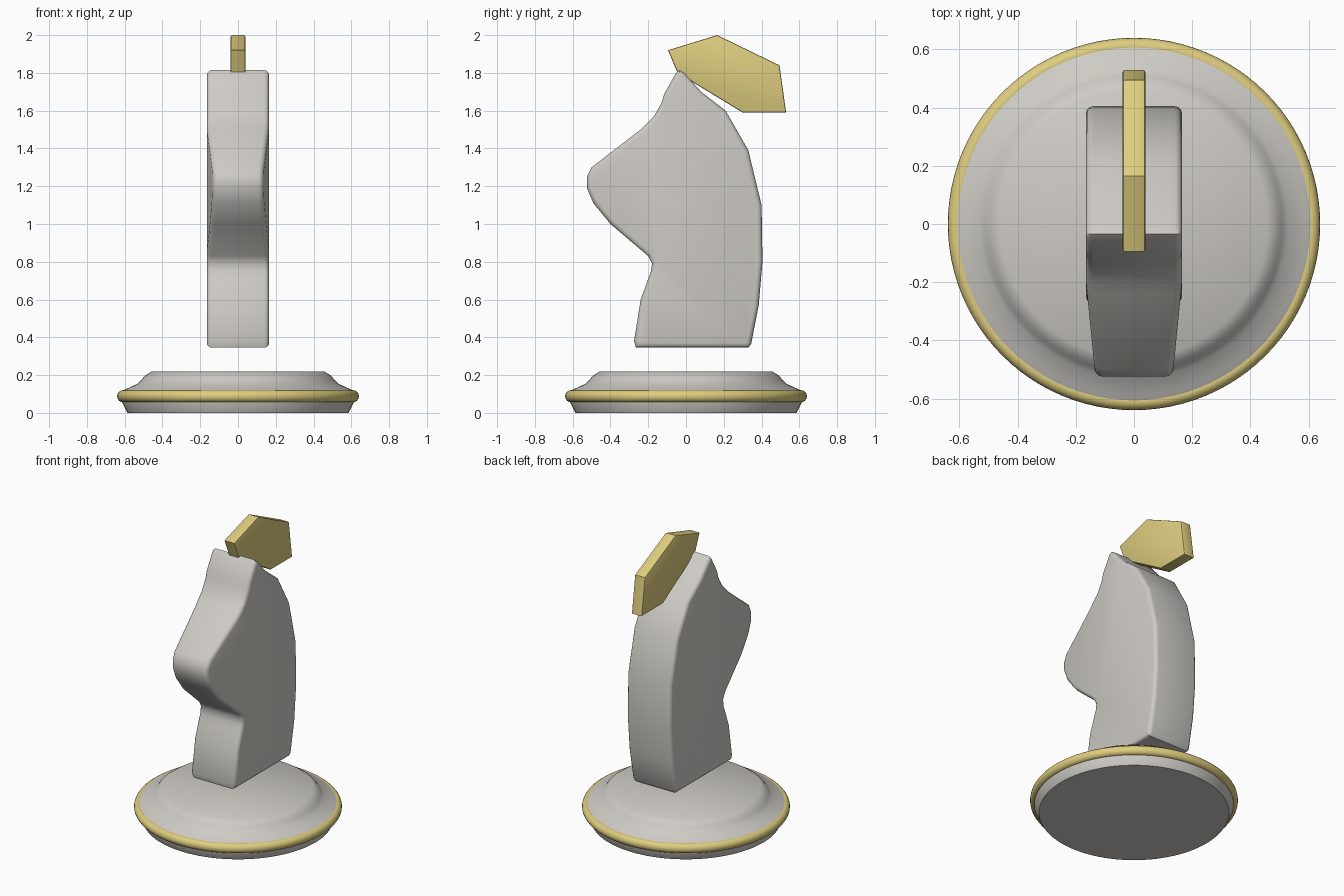
import bpy, bmesh, math
from mathutils import Vector

cube = bpy.data.objects.get("Cube")
if cube:
    bpy.data.objects.remove(cube, do_unlink=True)


def material(name, rgb):
    m = bpy.data.materials.new(name)
    m.use_nodes = True
    m.diffuse_color = (*rgb, 1)
    bsdf = next(n for n in m.node_tree.nodes if n.type == "BSDF_PRINCIPLED")
    bsdf.inputs["Base Color"].default_value = (*rgb, 1)
    bsdf.inputs["Roughness"].default_value = 0.6
    return m


STONE = material("pale stone", (0.62, 0.6, 0.56))
GOLD = material("soft gold", (0.73, 0.61, 0.21))


def finish(bm, name, mat, angle=30):
    bmesh.ops.recalc_face_normals(bm, faces=bm.faces)
    mesh = bpy.data.meshes.new(name)
    bm.to_mesh(mesh)
    bm.free()
    ob = bpy.data.objects.new(name, mesh)
    bpy.context.collection.objects.link(ob)
    mesh.materials.append(mat)
    bpy.ops.object.select_all(action="DESELECT")
    ob.select_set(True)
    bpy.context.view_layer.objects.active = ob
    bpy.ops.object.shade_smooth_by_angle(angle=math.radians(angle))
    return ob


def slab(profile, half):
    """Side outline in (y, z), extruded across x."""
    bm = bmesh.new()
    face = bm.faces.new([bm.verts.new((-half, y, z)) for y, z in profile])
    out = bmesh.ops.extrude_face_region(bm, geom=[face])
    moved = [v for v in out["geom"] if isinstance(v, bmesh.types.BMVert)]
    bmesh.ops.translate(bm, verts=moved, vec=(2 * half, 0, 0))
    bmesh.ops.recalc_face_normals(bm, faces=bm.faces)
    return bm


def round_rim(bm, width, segments):
    """Bevel the edges where the flat sides meet the outline."""
    bm.normal_update()
    rim = []
    for e in bm.edges:
        sides = sorted(abs(f.normal.x) for f in e.link_faces)
        if len(sides) == 2 and sides[0] < 0.5 < sides[1]:
            rim.append(e)
    bmesh.ops.bevel(bm, geom=rim, offset=width, segments=segments,
                    profile=0.5, affect="EDGES", clamp_overlap=True)


def lathe(profile, steps=96):
    bm = bmesh.new()
    verts = [bm.verts.new((r, 0, z)) for r, z in profile]
    edges = [bm.edges.new(pair) for pair in zip(verts, verts[1:])]
    bmesh.ops.spin(bm, geom=verts + edges, cent=(0, 0, 0), axis=(0, 0, 1),
                   angle=math.tau, steps=steps)
    bmesh.ops.remove_doubles(bm, verts=bm.verts, dist=0.0005)
    return bm


# Round stepped base
base = [(0, 0), (0.585, 0), (0.615, 0.06), (0.615, 0.115), (0.585, 0.13),
        (0.53, 0.155), (0.51, 0.175), (0.495, 0.195), (0.46, 0.218), (0, 0.218)]
finish(lathe(base), "base", STONE, 35)

# Gold ring around the base
ring = [(0.61 + 0.03 * math.cos(i * math.tau / 16),
         0.088 + 0.032 * math.sin(i * math.tau / 16)) for i in range(17)]
finish(lathe(ring), "base_ring", GOLD, 60)

# Horse head and neck, with a muzzle that narrows toward the nose
head = [(-0.265, 0.345), (0.33, 0.345), (0.345, 0.365), (0.385, 0.57), (0.405, 0.8),
        (0.4, 1.1), (0.33, 1.39), (0.21, 1.6), (0.08, 1.7), (-0.01, 1.8),
        (-0.035, 1.815), (-0.055, 1.795), (-0.115, 1.69), (-0.13, 1.64), (-0.17, 1.57),
        (-0.24, 1.5), (-0.5, 1.3), (-0.525, 1.25), (-0.525, 1.19),
        (-0.49, 1.11), (-0.4, 1.0), (-0.2, 0.83), (-0.18, 0.79),
        (-0.185, 0.75), (-0.24, 0.6), (-0.275, 0.38)]
bm = slab(head, 0.165)
cheek = -0.2
bmesh.ops.bisect_plane(bm, geom=bm.verts[:] + bm.edges[:] + bm.faces[:],
                       plane_co=Vector((0, cheek, 0)), plane_no=Vector((0, 1, 0)),
                       dist=0.0001)
for v in bm.verts:
    if v.co.y < cheek and v.co.z > 0.81:
        v.co.x *= 1 + 0.6 * (v.co.y - cheek)
round_rim(bm, 0.025, 3)
finish(bm, "horse_head", STONE, 35)

# Gold plate mane
mane = [(-0.095, 1.92), (0.165, 2.0), (0.495, 1.84), (0.53, 1.59),
        (0.3, 1.59), (-0.045, 1.8)]
bm = slab(mane, 0.039)
round_rim(bm, 0.008, 2)
finish(bm, "mane", GOLD, 30)
